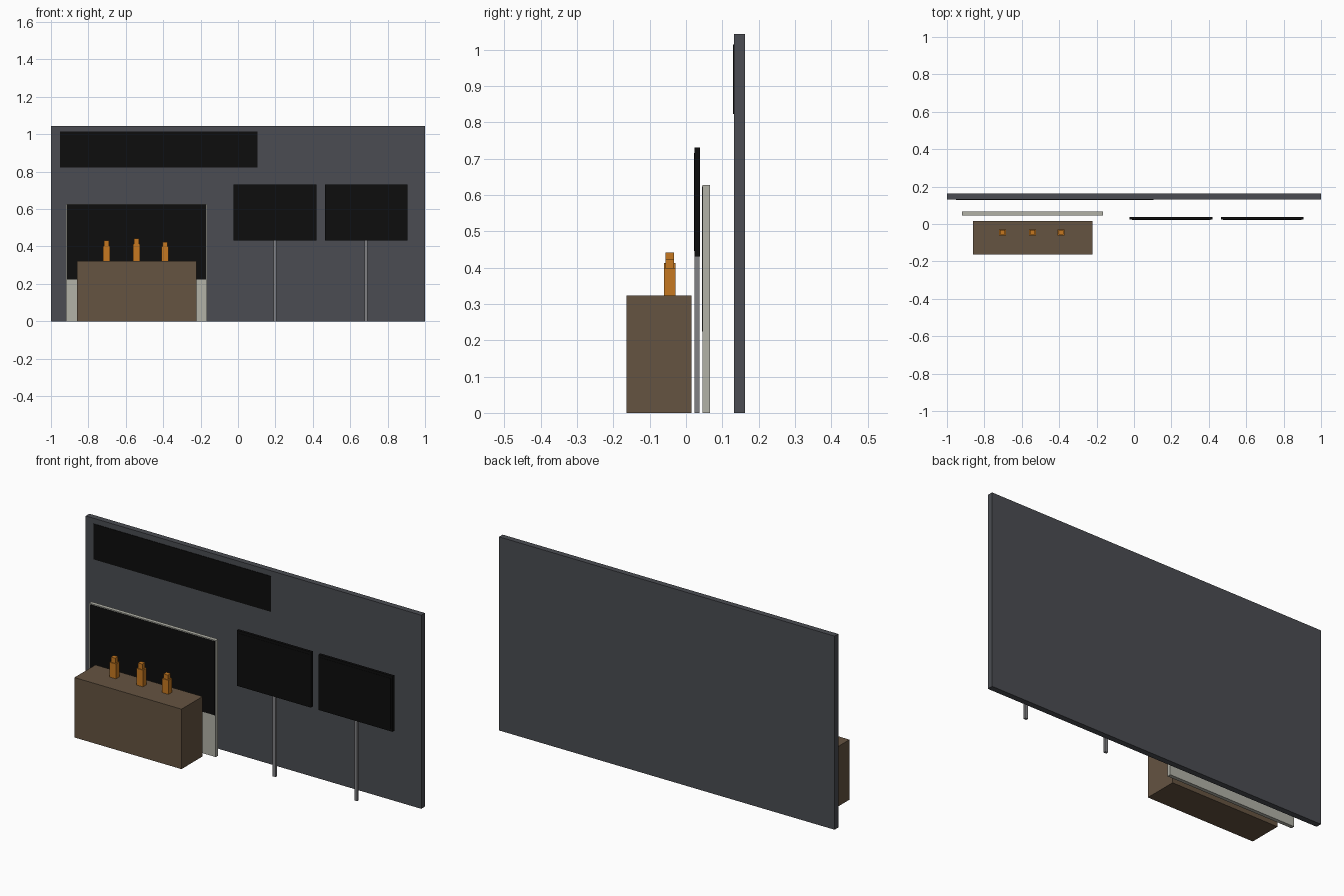
import bpy

if "Cube" in bpy.data.objects:
    bpy.data.objects.remove(bpy.data.objects["Cube"], do_unlink=True)


def material(name, rgb):
    m = bpy.data.materials.new(name)
    m.use_nodes = True
    m.diffuse_color = (*rgb, 1)
    m.node_tree.nodes["Principled BSDF"].inputs["Base Color"].default_value = (*rgb, 1)
    return m


slate = material("slate grey", (0.069, 0.073, 0.084))
black = material("screen black", (0.004, 0.004, 0.004))
wood = material("brown wood", (0.13, 0.087, 0.053))
stone = material("pale stone", (0.445, 0.445, 0.39))
steel = material("steel grey", (0.22, 0.22, 0.23))
amber = material("amber", (0.565, 0.19, 0.015))


def box(name, mat, x, y, z):
    """Box spanning the (low, high) pairs x, y and z."""
    spans = (x, y, z)
    bpy.ops.mesh.primitive_cube_add(size=1, location=[(a + b) / 2 for a, b in spans])
    ob = bpy.context.object
    ob.name = name
    ob.scale = [b - a for a, b in spans]
    bpy.ops.object.transform_apply(location=False, rotation=False, scale=True)
    ob.data.materials.append(mat)
    return ob


def around(centre, width):
    return (centre - width / 2, centre + width / 2)


# Back wall with its long sign panel
box("back_wall", slate, (-1, 1), (0.132, 0.163), (0, 1.043))
box("sign_panel", black, (-0.952, 0.105), (0.129, 0.133), (0.823, 1.014))

# Free-standing partition with a dark upper panel
box("partition", stone, (-0.919, -0.165), (0.046, 0.066), (0, 0.628))
box("partition_panel", black, (-0.914, -0.17), (0.0445, 0.0465), (0.224, 0.623))

# Counter
box("counter", wood, (-0.86, -0.222), (-0.164, 0.015), (0, 0.323))

# Bottles: square body and narrower neck
for side, x, shoulder, top in (("right", -0.704, 0.403, 0.431),
                               ("middle", -0.543, 0.413, 0.442),
                               ("left", -0.391, 0.399, 0.424)):
    box(side + "_bottle_body", amber, around(x, 0.038), around(-0.045, 0.032), (0.323, shoulder))
    box(side + "_bottle_neck", amber, around(x, 0.026), around(-0.045, 0.024), (shoulder, top))

# Two display screens on posts
for side, x in (("right", 0.198), ("left", 0.685)):
    box(side + "_screen_case", black, around(x, 0.442), (0.023, 0.038), (0.431, 0.73))
    box(side + "_screen_face", black, around(x, 0.42), (0.0215, 0.0235), (0.445, 0.716))
    box(side + "_screen_post", steel, around(x, 0.017), (0.024, 0.037), (0, 0.431))
